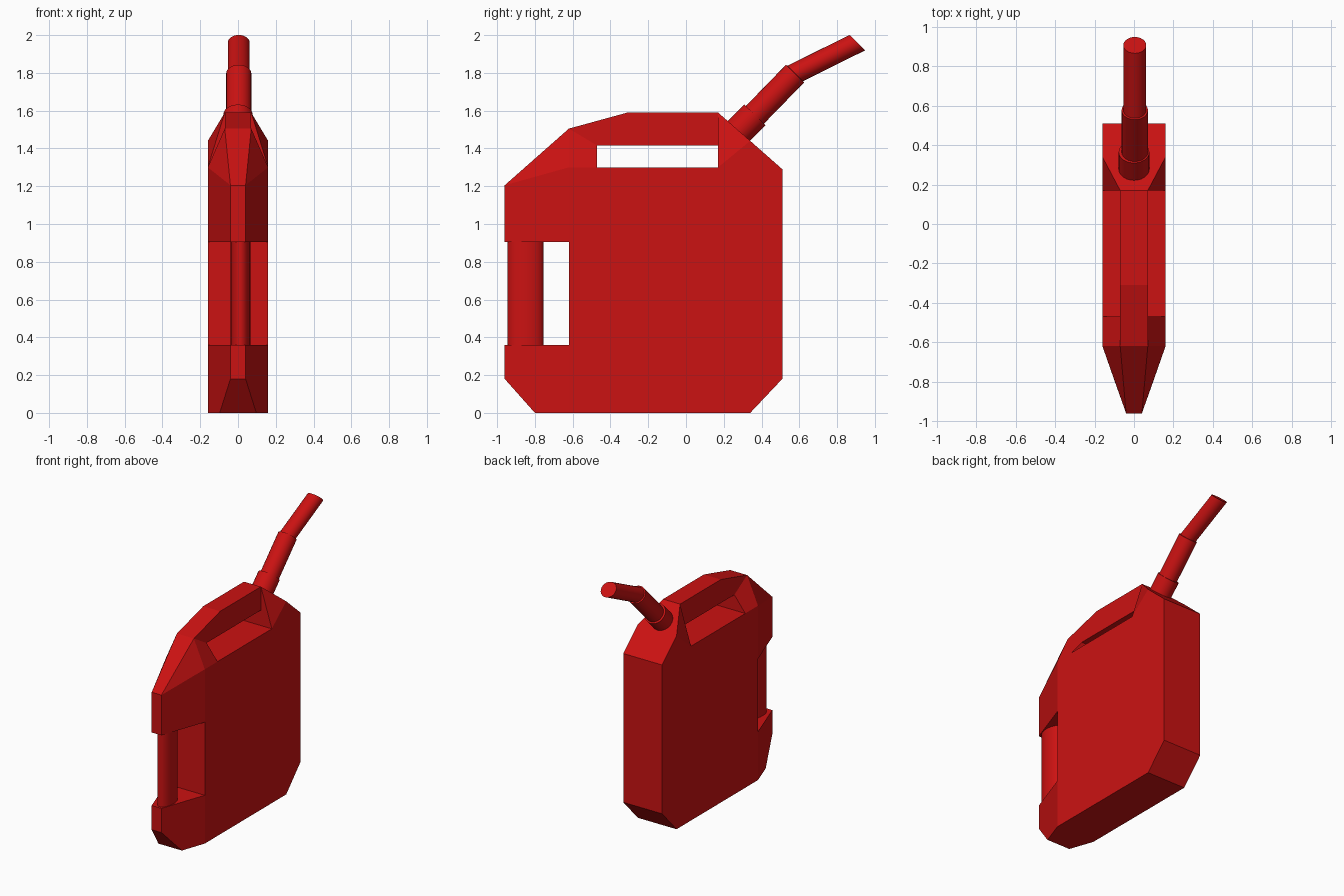
import bpy, bmesh
from math import cos, sin, pi
from mathutils import Vector

if "Cube" in bpy.data.objects:
    bpy.data.objects.remove(bpy.data.objects["Cube"])

red = bpy.data.materials.new("red_plastic")
red.diffuse_color = (0.6, 0.006, 0.006, 1)
red.use_nodes = True
red.node_tree.nodes["Principled BSDF"].inputs["Base Color"].default_value = red.diffuse_color


def finish(name, bm, smooth=False):
    bmesh.ops.recalc_face_normals(bm, faces=bm.faces)
    mesh = bpy.data.meshes.new(name)
    bm.to_mesh(mesh)
    bm.free()
    mesh.materials.append(red)
    ob = bpy.data.objects.new(name, mesh)
    bpy.context.collection.objects.link(ob)
    if smooth:
        bpy.ops.object.select_all(action='DESELECT')
        ob.select_set(True)
        bpy.context.view_layer.objects.active = ob
        bpy.ops.object.shade_smooth_by_angle(angle=0.5)
    return ob


def tube(name, sections, up, n=24):
    """Loft rings: each section is (y, z, x radius, radius along up)."""
    bm = bmesh.new()
    rings = []
    for x, y, z, rx, ru in sections:
        rings.append([bm.verts.new(Vector((x + rx * cos(2 * pi * i / n), y, z))
                                   + up * ru * sin(2 * pi * i / n)) for i in range(n)])
    for a, b in zip(rings, rings[1:]):
        for i in range(n):
            j = (i + 1) % n
            bm.faces.new((a[i], a[j], b[j], b[i]))
    bm.faces.new(rings[0])
    bm.faces.new(rings[-1])
    return finish(name, bm, True)


# Can body: corner points of the right half
points = {
    'a': (.097, -.80, 0), 'b': (.16, -.62, 0), 'c': (.16, .34, 0),
    'd': (.16, .51, .18), 'e': (.16, .51, 1.29), 'f': (.16, .34, 1.44),
    'g': (.07, .17, 1.59), 'h': (.07, -.31, 1.59), 'i': (.07, -.62, 1.505),
    'j': (.04, -.96, 1.205), 'k': (.04, -.96, .905), 'l': (.16, -.62, .905),
    'm': (.16, -.62, .36), 'n': (.04, -.96, .36), 'o': (.04, -.96, .18),
    'p': (.16, -.62, 1.30), 'q': (.16, -.47, 1.30), 'r': (.07, -.47, 1.415),
    's': (.07, .17, 1.415), 't': (.16, .17, 1.30),
}
bm = bmesh.new()
right = {k: bm.verts.new(v) for k, v in points.items()}
left = {k: bm.verts.new((-v[0], v[1], v[2])) for k, v in points.items()}
# Side faces, mirrored
for face in ('oabmn', 'jklp', 'ijp', 'bcdeftqplm', 'ftg', 'ipqr', 'irsgh', 'tsg'):
    for side in (right, left):
        bm.faces.new([side[k] for k in face])
# Outer rim and the grip opening, bridged across the width
for loop in ('abcdefghijklmno', 'qrst'):
    for k, m in zip(loop, loop[1:] + loop[0]):
        bm.faces.new((right[k], right[m], left[m], left[k]))
finish("can_body", bm)

# Rear grip bar
tube("rear_grip", [(.013, -.85, .355, .052, .095), (.013, -.85, .91, .052, .095)],
     Vector((0, 1, 0)))

# Spout: collar, neck and bent tip, all cut on the same slanted plane
slant = Vector((0, -.715, .70))
tube("spout_collar", [(0, .265, 1.478, .078, .078), (0, .365, 1.578, .078, .078)], slant)
tube("spout_neck_and_tip", [
    (.004, .355, 1.568, .067, .067), (.004, .577, 1.796, .067, .067),
    (.004, .578, 1.797, .058, .058), (.004, .907, 1.96, .058, .058)], slant)
